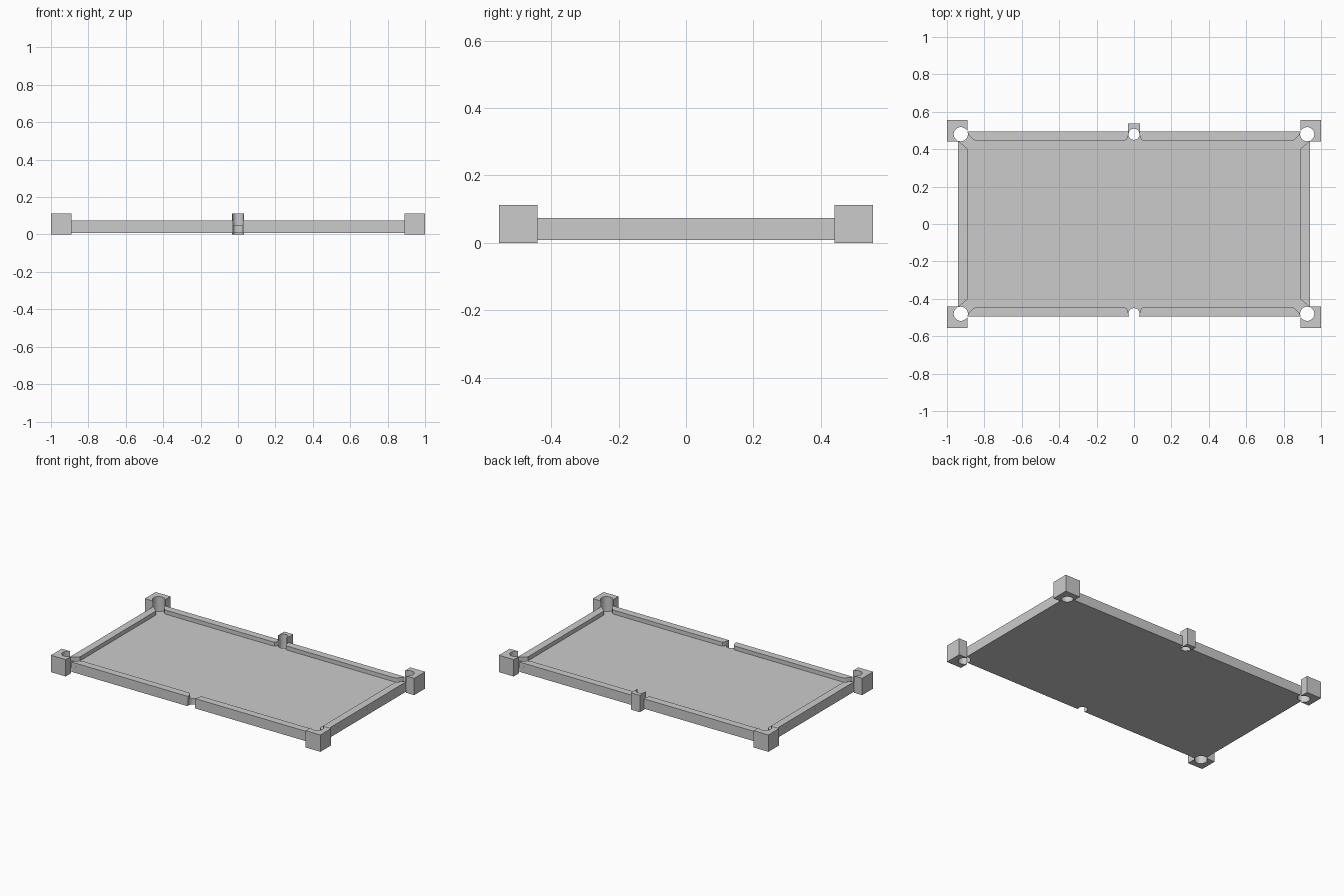
import bpy, bmesh
from math import sin, cos, radians

if "Cube" in bpy.data.objects:
    bpy.data.objects.remove(bpy.data.objects["Cube"])

BED_Z0, BED_Z1, RAIL_Z, BLOCK_Z = 0.008, 0.047, 0.074, 0.113
CX, CY, CR = 0.926, 0.48, 0.038      # corner pocket
MR = 0.03                            # middle pocket radius


def arc(cx, cy, r, a0, a1, n):
    return [(cx + r * cos(radians(a0 + (a1 - a0) * i / n)),
             cy + r * sin(radians(a0 + (a1 - a0) * i / n))) for i in range(n + 1)]


def mirror(pts, sx, sy):
    return [(x * sx, y * sy) for x, y in pts]


def prism(name, pts, z0, z1):
    bm = bmesh.new()
    low = [bm.verts.new((x, y, z0)) for x, y in pts]
    top = [bm.verts.new((x, y, z1)) for x, y in pts]
    bm.faces.new(low)
    bm.faces.new(top)
    for i in range(len(pts)):
        j = (i + 1) % len(pts)
        bm.faces.new((low[i], low[j], top[j], top[i]))
    bmesh.ops.recalc_face_normals(bm, faces=bm.faces)
    me = bpy.data.meshes.new(name)
    bm.to_mesh(me)
    bm.free()
    ob = bpy.data.objects.new(name, me)
    bpy.context.collection.objects.link(ob)
    bpy.context.view_layer.objects.active = ob
    bpy.ops.object.select_all(action='DESELECT')
    ob.select_set(True)
    bpy.ops.object.shade_smooth_by_angle(angle=radians(25))
    return ob


# Table bed with pocket notches at corners and long-side centres
q1 = arc(CX, CY, CR, -68.3, -201.7, 16) + arc(0, CY, MR, 27.8, -90, 12)[:-1]
bed = (q1 + mirror(q1, -1, 1)[::-1] + mirror(q1, -1, -1) + mirror(q1, 1, -1)[::-1])
prism("table_bed", bed, BED_Z0, BED_Z1)

# Long cushions with curved jaws, one per half side
long_rail = [(0.0265, 0.494), (0.891, 0.494), (0.884, 0.477), (0.872, 0.463),
             (0.860, 0.451), (0.852, 0.447), (0.842, 0.445),
             (0.053, 0.445), (0.042, 0.449), (0.034, 0.460), (0.0305, 0.476)]
# Short cushions with mitred ends
end_rail = [(0.94, -0.445), (0.94, 0.445), (0.89, 0.402), (0.89, -0.402)]

# Corner pocket housing, open toward the table
t = CR * 0.7071
corner = ([(1, 0.44), (1, 0.555), (0.89, 0.555), (0.89, CY + t - (CX - t - 0.89))]
          + arc(CX, CY, CR, 135, -45, 20)
          + [(CX + t - (CY - t - 0.44), 0.44)])

for sx, side in ((1, "right"), (-1, "left")):
    prism(f"end_cushion_{side}", mirror(end_rail, sx, 1), BED_Z1, RAIL_Z)
    for sy, end in ((1, "back"), (-1, "front")):
        prism(f"long_cushion_{end}_{side}", mirror(long_rail, sx, sy), BED_Z1, RAIL_Z)
        prism(f"corner_pocket_{end}_{side}", mirror(corner, sx, sy), 0, BLOCK_Z)

# Middle pocket housing, back side only
middle = ([(0.033, 0.472), (0.033, 0.537), (-0.033, 0.537), (-0.033, 0.472), (-MR, 0.472)]
          + arc(0, CY, MR, 180, 0, 20) + [(MR, 0.472)])
prism("middle_pocket_back", middle, 0, BLOCK_Z)
